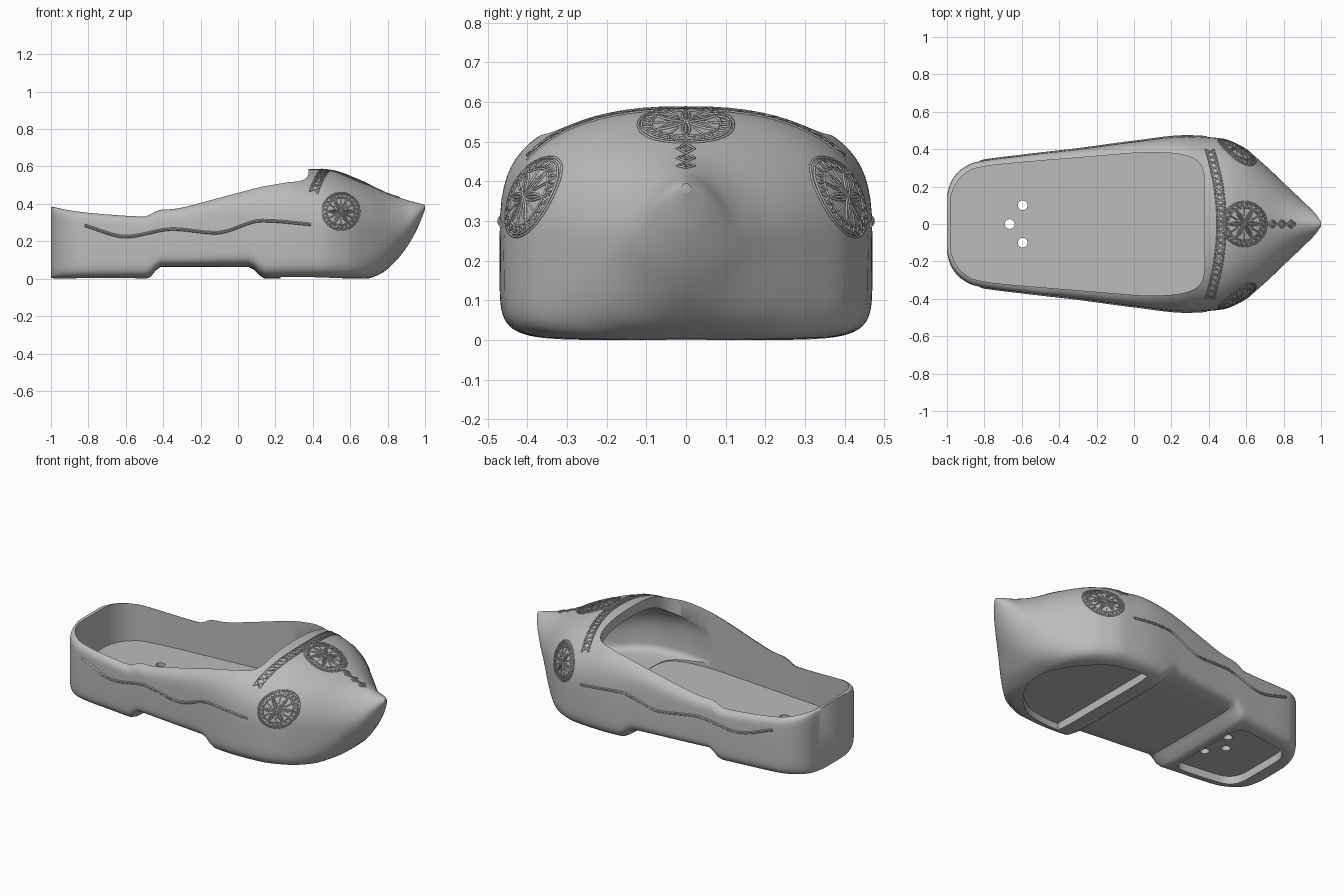
import bpy, bmesh, math
from mathutils import Vector
from mathutils.bvhtree import BVHTree

cube = bpy.data.objects.get("Cube")
if cube:
    bpy.data.objects.remove(cube)

grey = bpy.data.materials.new("plain grey")
grey.use_nodes = True
grey.diffuse_color = (0.5, 0.5, 0.5, 1)
grey.node_tree.nodes["Principled BSDF"].inputs["Base Color"].default_value = (0.5, 0.5, 0.5, 1)


def profile(*pts):
    """Monotone smooth curve through (x, value) points."""
    slope = [(b[1] - a[1]) / (b[0] - a[0]) for a, b in zip(pts, pts[1:])]
    tan = [slope[0]]
    for p, q in zip(slope, slope[1:]):
        tan.append(2 * p * q / (p + q) if p * q > 0 else 0)
    tan.append(slope[-1])

    def value(x):
        x = min(max(x, pts[0][0]), pts[-1][0])
        i = next(k for k in range(len(slope)) if x <= pts[k + 1][0])
        (x0, a), (x1, b) = pts[i], pts[i + 1]
        d = x1 - x0
        t = (x - x0) / d
        s = t * t * (3 - 2 * t)
        return a + (b - a) * s + d * t * (1 - t) * ((1 - t) * tan[i] - t * tan[i + 1])
    return value


# Shape of the clog along its length
width = profile((-1, .15), (-.985, .21), (-.96, .255), (-.92, .295), (-.85, .33), (-.6, .365),
                (-.3, .4), (0, .44), (.28, .47), (.45, .46), (.58, .41), (.7, .315),
                (.8, .22), (.9, .125), (.97, .055), (1, .012))
top = profile((-1, .385), (-.7, .356), (-.5, .345), (-.42, .384), (-.35, .39), (-.2, .427),
              (0, .488), (.2, .561), (.3, .584), (.42, .586), (.5, .578), (.65, .525),
              (.8, .455), (.9, .422), (1, .395))
bottom = profile((-1, .006), (-.97, 0), (-.485, 0), (-.415, .062), (.06, .062), (.145, 0),
                 (.68, 0), (.76, .025), (.83, .08), (.9, .165), (.96, .27), (1, .37))
waist = profile((-1, .22), (-.3, .22), (0, .25), (.8, .25), (.88, .265), (.96, .34), (1, .382))
top_power = profile((-1, 8), (-.3, 6), (0, 5), (.2, 3.4), (.4, 2.5), (.7, 2.1), (.9, 1.7), (1, 1.8))
low_power = profile((-1, 8), (.6, 7), (.75, 4), (.88, 2), (1, 2))
inset = profile((-1, .02), (-.8, .03), (-.4, .04), (0, .06), (.3, .095), (.4, .1))


def spow(v, p):
    return math.copysign(abs(v) ** p, v)


def finish(name, bm):
    bmesh.ops.recalc_face_normals(bm, faces=bm.faces)
    mesh = bpy.data.meshes.new(name)
    bm.to_mesh(mesh)
    bm.free()
    mesh.materials.append(grey)
    obj = bpy.data.objects.new(name, mesh)
    bpy.context.collection.objects.link(obj)
    return obj


def loft(name, x0, x1, count, half, roof, floor, n=72):
    bm = bmesh.new()
    rings = []
    for i in range(count + 1):
        x = x0 + (x1 - x0) * (.5 - .5 * math.cos(math.pi * i / count))
        mid = waist(x)
        ring = []
        for k in range(n):
            c, s = math.cos(math.tau * k / n), math.sin(math.tau * k / n)
            p = 2 / (top_power(x) if s > 0 else low_power(x))
            reach = roof(x) - mid if s > 0 else mid - floor(x)
            ring.append(bm.verts.new((x, half(x) * spow(c, p), mid + reach * spow(s, p))))
        rings.append(ring)
    for a, b in zip(rings, rings[1:]):
        for k in range(n):
            bm.faces.new((a[k - 1], a[k], b[k], b[k - 1]))
    bm.faces.new(rings[0])
    bm.faces.new(rings[-1])
    return finish(name, bm)


def prism(name, outline, z0, z1):
    bm = bmesh.new()
    base = bm.faces.new([bm.verts.new((x, y, z0)) for x, y in outline])
    out = bmesh.ops.extrude_face_region(bm, geom=[base])
    verts = [g for g in out["geom"] if isinstance(g, bmesh.types.BMVert)]
    bmesh.ops.translate(bm, verts=verts, vec=(0, 0, z1 - z0))
    return finish(name, bm)


def plan(cx, length, power, margin, start=0.0, end=math.tau, n=96):
    """Rounded outline that follows the width of the clog."""
    pts = []
    for i in range(n):
        a = start + (end - start) * (i + .5) / n
        x = cx + length * spow(math.cos(a), 2 / power)
        pts.append((x, (width(x) - margin(x)) * spow(math.sin(a), 2 / power)))
    return pts


def carve(obj, cutter):
    bpy.context.view_layer.objects.active = obj
    mod = obj.modifiers.new("cut", "BOOLEAN")
    mod.operation = "DIFFERENCE"
    mod.solver = "EXACT"
    mod.object = cutter
    bpy.ops.object.modifier_apply(modifier=mod.name)
    bpy.data.objects.remove(cutter)


# Outer body
body = loft("clog_body", -1, 1, 110, width, top, bottom)
skin = BVHTree.FromPolygons([v.co for v in body.data.vertices], [p.vertices for p in body.data.polygons])

# Foot opening, hollow toe, sole recesses and heel holes
FLOOR = .14
carve(body, prism("opening", plan(-.302, .68, 9, inset), FLOOR, 1))
carve(body, loft("toe_hollow", .05, .74, 30, lambda x: width(x) - .07,
                 lambda x: top(x) - .06, lambda x: FLOOR + .002))
carve(body, prism("heel_recess", plan(-.72, .2, 7, lambda x: .085), -.1, .05))
carve(body, prism("sole_recess", plan(.2, .5, 2.8, lambda x: .08, -math.pi / 2, math.pi / 2), -.1, .05))
for hx, hy in ((-.665, 0), (-.595, .1), (-.595, -.1)):
    circle = [(hx + .026 * math.cos(math.tau * k / 24), hy + .026 * math.sin(math.tau * k / 24))
              for k in range(24)]
    carve(body, prism("drain_hole", circle, .02, .3))


# Ornament: thin beads laid on the surface
def project(u, v, side):
    if side == 0:
        return skin.ray_cast(Vector((u, v, 2)), Vector((0, 0, -1)))
    return skin.ray_cast(Vector((u, side * 2, v)), Vector((0, -side, 0)))


def beads(name, paths, side, radius=.0035):
    data = bpy.data.curves.new(name, "CURVE")
    data.dimensions = "3D"
    data.bevel_depth = radius
    data.bevel_resolution = 0
    data.use_fill_caps = True
    for path in paths:
        pts = []
        for a, b in zip(path, path[1:]):
            steps = max(1, math.ceil(math.dist(a, b) / .012))
            pts += [(a[0] + (b[0] - a[0]) * i / steps, a[1] + (b[1] - a[1]) * i / steps)
                    for i in range(steps)]
        hits = [project(u, v, side) for u, v in pts + [path[-1]]]
        hits = [h[0] + h[1] * .001 for h in hits if h[0]]
        spline = data.splines.new("POLY")
        spline.points.add(len(hits) - 1)
        for p, co in zip(spline.points, hits):
            p.co = (*co, 1)
    data.materials.append(grey)
    obj = bpy.data.objects.new(name, data)
    bpy.context.collection.objects.link(obj)
    bpy.ops.object.select_all(action="DESELECT")
    obj.select_set(True)
    bpy.context.view_layer.objects.active = obj
    bpy.ops.object.convert(target="MESH")


def rosette(cx, cy, r):
    def at(rad, ang):
        return cx + rad * math.cos(ang), cy + rad * math.sin(ang)
    paths = [[at(q * r, math.tau * i / 48) for i in range(49)] for q in (1, .93, .72)]
    paths.append([at(r * (.93 if i % 2 else .72), math.tau * i / 48) for i in range(49)])
    for k in range(6):
        a = math.tau * k / 6
        for s in (-1, 1):
            paths.append([at(.7 * r * i / 10, a + s * .45 * (1 - i / 10)) for i in range(11)])
        paths.append([at(.15 * r, a), at(.6 * r, a)])
        paths.append([at(.35 * r, a + math.pi / 6), at(.7 * r, a + math.pi / 6)])
    return paths


beads("top_rosette", rosette(.59, 0, .12), 0)
vine = profile((-.82, .285), (-.6, .225), (-.35, .265), (-.12, .245), (.13, .31), (.39, .29))
for side, label in ((-1, "right"), (1, "left")):
    beads(label + "_rosette", rosette(.55, .36, .1), side)
    xs = [-.82 + 1.21 * i / 60 for i in range(61)]
    beads(label + "_vine", [[(x, vine(x) + o) for x in xs] for o in (-.003, .003)], side, .005)

# Chequered band across the instep
ys = [-.4 + .8 * i / 28 for i in range(29)]


def band(y, across):
    return .445 - .4 * y * y + across, y


cross = [[band(y, .045 * ((i + k) % 2)) for i, y in enumerate(ys)] for k in (0, 1)]
beads("instep_band", [[band(y, o) for y in ys] for o in (0, .045)] + cross, 0)

# Row of diamonds toward the toe
diamonds = [[(c + s * dx, s * dy) for dx, dy in ((.025, 0), (0, .022), (-.025, 0), (0, -.022), (.025, 0))]
            for c in (.74, .79, .84) for s in (1, .5)]
beads("toe_diamonds", diamonds, 0)

for obj in bpy.context.scene.objects:
    if obj.type == "MESH" and obj.name == "clog_body":
        bpy.ops.object.select_all(action="DESELECT")
        obj.select_set(True)
        bpy.context.view_layer.objects.active = obj
        bpy.ops.object.shade_smooth_by_angle(angle=math.radians(35))
